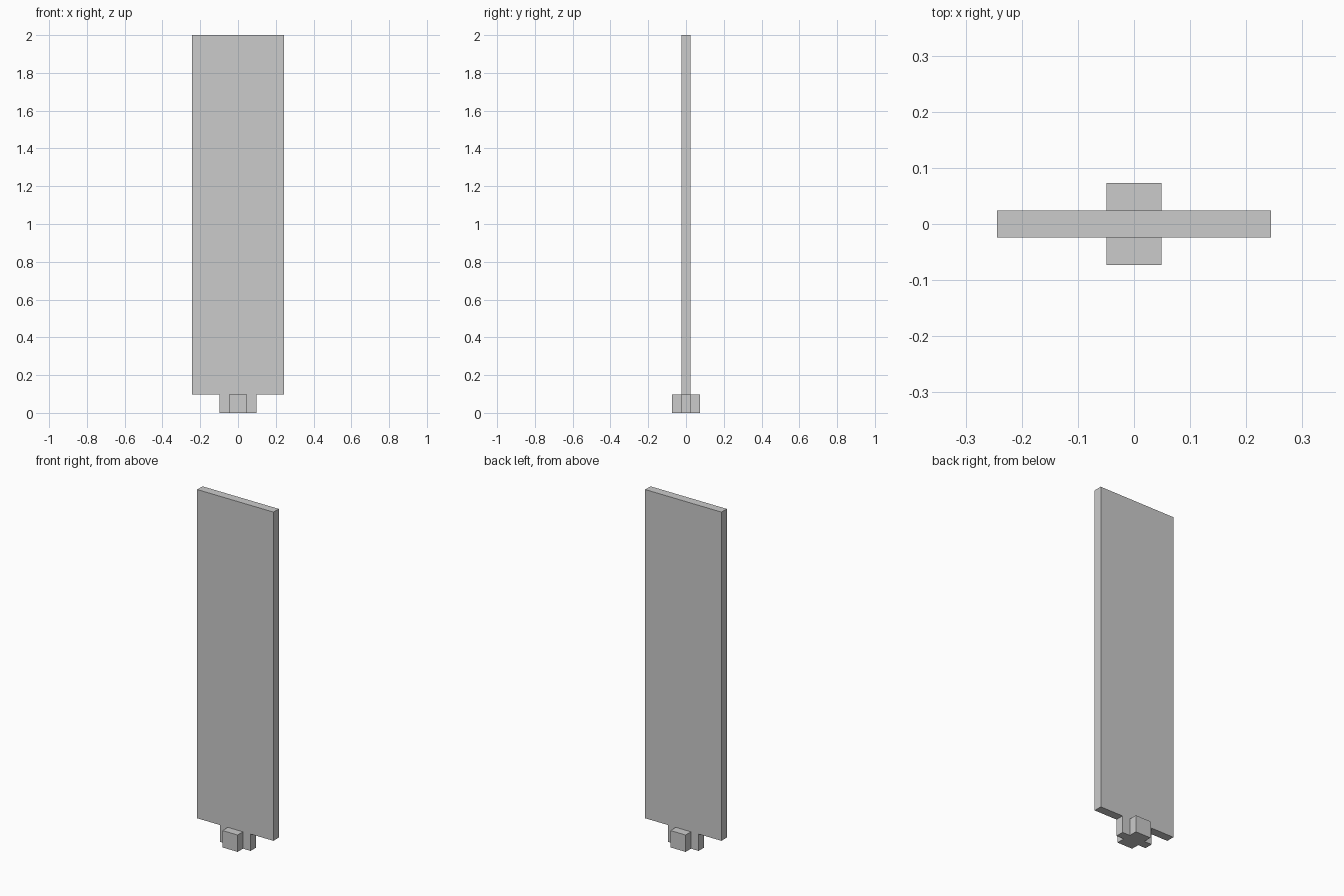
import bpy, bmesh
from mathutils import Vector

if "Cube" in bpy.data.objects:
    bpy.data.objects.remove(bpy.data.objects["Cube"])

U = 2 / 82  # module: every dimension is a whole number of these


def prism(name, outline, z0, z1):
    """Extrude an xy outline (in modules) from z0 to z1."""
    bm = bmesh.new()
    face = bm.faces.new([bm.verts.new((x * U, y * U, z0 * U)) for x, y in outline])
    top = bmesh.ops.extrude_face_region(bm, geom=[face])["geom"]
    bmesh.ops.translate(bm, vec=Vector((0, 0, (z1 - z0) * U)),
                        verts=[v for v in top if isinstance(v, bmesh.types.BMVert)])
    bmesh.ops.recalc_face_normals(bm, faces=bm.faces)
    mesh = bpy.data.meshes.new(name)
    bm.to_mesh(mesh)
    bm.free()
    obj = bpy.data.objects.new(name, mesh)
    bpy.context.collection.objects.link(obj)
    return obj


# Tall flat panel
prism("panel", [(-10, -1), (10, -1), (10, 1), (-10, 1)], 4, 82)

# Cross-shaped foot: one quadrant of the outline, turned half-way round
half = [(4, -1), (4, 1), (2, 1), (2, 3), (-2, 3), (-2, 1)]
prism("cross_foot", half + [(-x, -y) for x, y in half], 0, 4)
